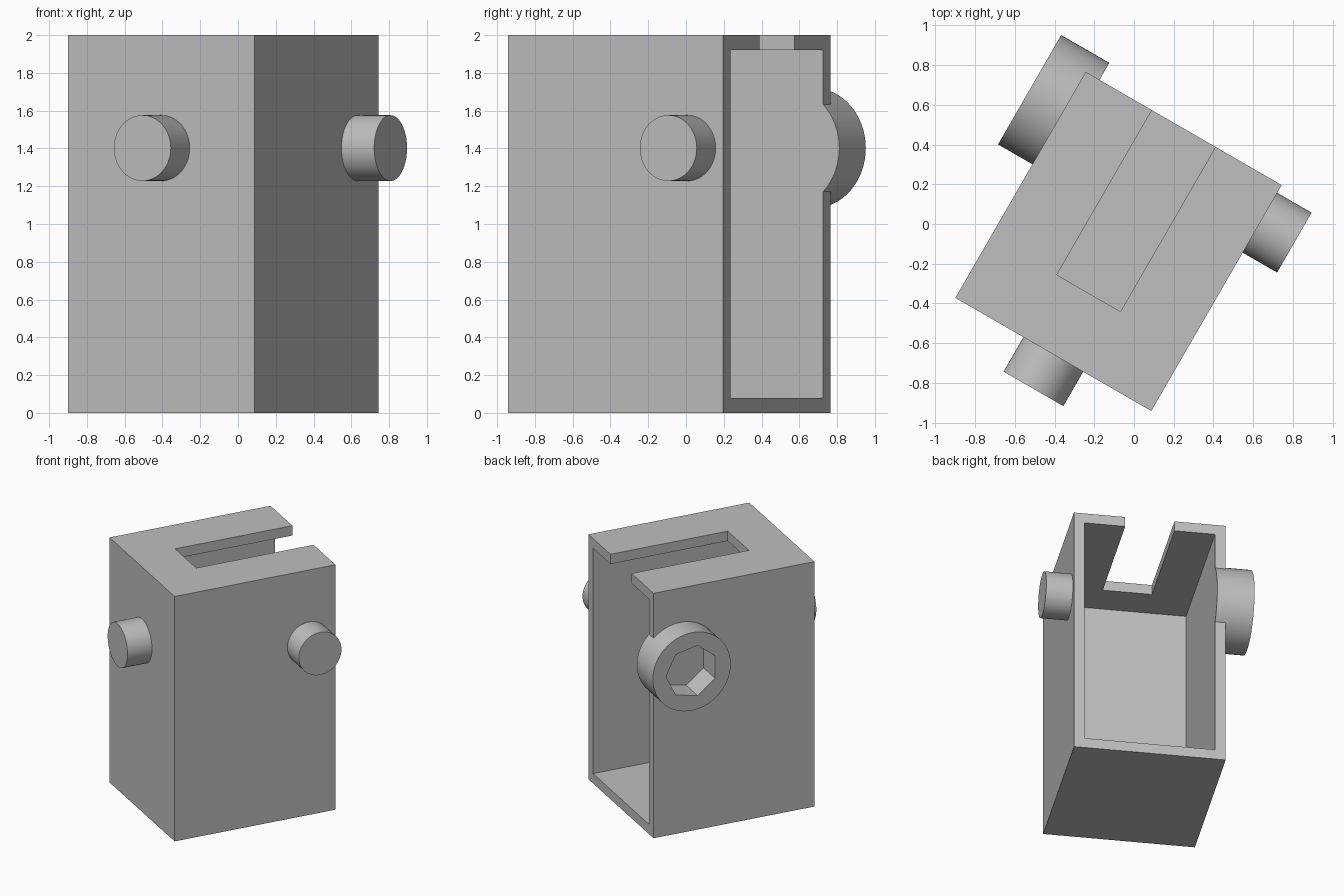
import bpy
from math import radians, pi
from mathutils import Matrix, Vector

old = bpy.data.objects.get("Cube")
if old:
    bpy.data.objects.remove(old, do_unlink=True)

# Main dimensions, in the housing's own unrotated frame
W, D, H = 1.14, 1.314, 2.0
WALL = 0.08
PIN = 0.2
PIN_Z = 1.402
SIDE_Y = 0.438

grey = bpy.data.materials.new("plain_grey")
grey.use_nodes = True
colour = (0.52, 0.52, 0.52, 1)
grey.diffuse_color = colour
grey.node_tree.nodes["Principled BSDF"].inputs["Base Color"].default_value = colour


def block(name, low, high):
    """Box between two opposite corners."""
    low, high = Vector(low), Vector(high)
    bpy.ops.mesh.primitive_cube_add(size=1)
    ob = bpy.context.object
    ob.name = name
    ob.data.transform(Matrix.Translation((low + high) / 2)
                      @ Matrix.Diagonal((*(high - low), 1)))
    ob.data.materials.append(grey)
    return ob


def rod(name, start, end, radius, sides=64, spin=0.0):
    """Cylinder or prism running from start to end."""
    start, end = Vector(start), Vector(end)
    axis = end - start
    bpy.ops.mesh.primitive_cylinder_add(vertices=sides, radius=radius, depth=axis.length)
    ob = bpy.context.object
    ob.name = name
    turn = axis.to_track_quat('Z', 'Y').to_matrix().to_4x4()
    ob.data.transform(Matrix.Translation((start + end) / 2) @ turn @ Matrix.Rotation(spin, 4, 'Z'))
    ob.data.materials.append(grey)
    return ob


def combine(target, part, operation):
    """Apply a boolean and discard the helper part."""
    mod = target.modifiers.new(part.name, 'BOOLEAN')
    mod.operation = operation
    mod.solver = 'EXACT'
    mod.object = part
    bpy.context.view_layer.objects.active = target
    bpy.ops.object.modifier_apply(modifier=mod.name)
    bpy.data.objects.remove(part, do_unlink=True)


# Solid housing with two pins and the large round boss
housing = block("housing", (-W / 2, -D / 2, 0), (W / 2, D / 2, H))
parts = [
    rod("front_pin", (0, -0.5, PIN_Z), (0, -D / 2 - PIN, PIN_Z), 0.174),
    rod("side_pin", (0.4, SIDE_Y, PIN_Z), (W / 2 + PIN, SIDE_Y, PIN_Z), 0.174),
    rod("boss", (-0.4, SIDE_Y, PIN_Z), (-W / 2 - PIN, SIDE_Y, PIN_Z), 0.318),
]
for part in parts:
    combine(housing, part, 'UNION')

# Hollow interior open at the back, which also trims the boss and pins flush
combine(housing, block("cavity", (-W / 2 + WALL, -D / 2 + WALL, WALL),
                       (W / 2 - WALL, 1, H - WALL)), 'DIFFERENCE')

# Slot in the top running out through the back edge
combine(housing, block("slot", (-0.185, -0.301, H - 0.3), (0.185, 1, H + 0.2)), 'DIFFERENCE')

# Seven-sided socket in the boss, with one corner pointing to the back
socket = rod("socket", (-W / 2, SIDE_Y, PIN_Z), (-W / 2 - 0.4, SIDE_Y, PIN_Z), 0.21, 7)
far = max((v.co for v in socket.data.vertices), key=lambda c: c.y)
angle = Vector((far.y - SIDE_Y, far.z - PIN_Z)).angle_signed(Vector((1, 0)))
centre = Matrix.Translation((0, SIDE_Y, PIN_Z))
socket.data.transform(centre @ Matrix.Rotation(-angle, 4, 'X') @ centre.inverted())
combine(housing, socket, 'DIFFERENCE')

# Turn the whole piece and set it in place
housing.data.transform(Matrix.Translation((-0.078, -0.088, 0)) @ Matrix.Rotation(radians(-30), 4, 'Z'))
bpy.ops.object.select_all(action='DESELECT')
housing.select_set(True)
bpy.context.view_layer.objects.active = housing
bpy.ops.object.shade_smooth_by_angle(angle=pi / 6)
